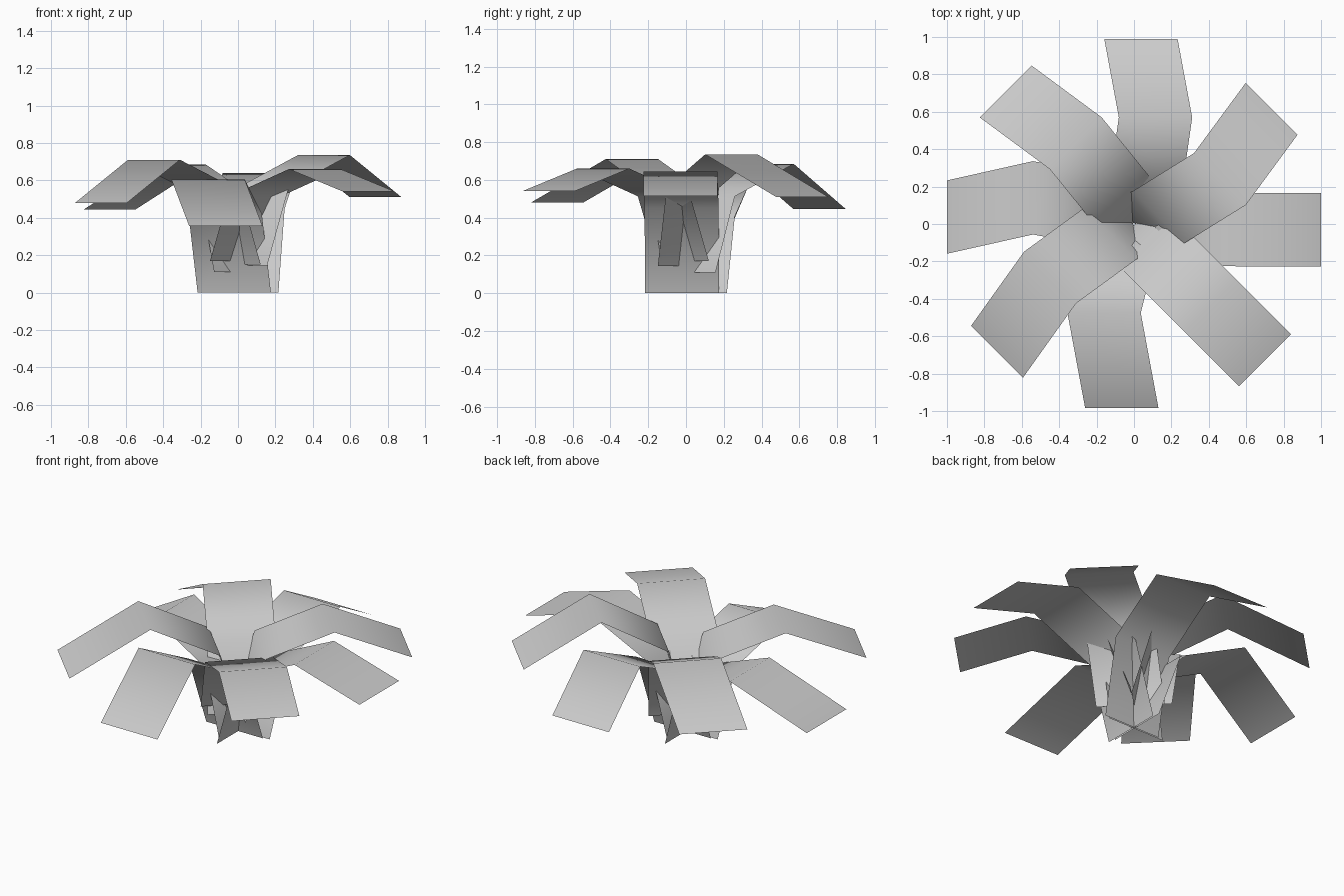
import bpy
import math
from mathutils import Vector

cube = bpy.data.objects.get("Cube")
if cube:
    bpy.data.objects.remove(cube, do_unlink=True)

# Single pale grey for every leaf
grey = bpy.data.materials.new("pale_grey")
grey.use_nodes = True
grey.diffuse_color = (0.6, 0.6, 0.6, 1)
grey.node_tree.nodes["Principled BSDF"].inputs["Base Color"].default_value = (0.6, 0.6, 0.6, 1)

HALF_WIDTH = 0.196
ROOT_SIDE = -0.02


def leaf(name, angle, root_z, bend, tip):
    """Folded strip; bend and tip are (distance outward, sideways shift, height)."""
    out = Vector((math.cos(angle), math.sin(angle), 0))
    side = Vector((-out.y, out.x, 0))
    # The stalk end rises steeply to a knee, then more gently to the bend
    knee = (bend[0] * 0.24,
            ROOT_SIDE + 0.35 * (bend[1] - ROOT_SIDE),
            root_z + 0.7 * (bend[2] - root_z))
    rows = [(0.005, ROOT_SIDE, root_z), knee, bend, tip]
    verts = []
    for r, shift, z in rows:
        for s in (-HALF_WIDTH, HALF_WIDTH):
            verts.append(out * r + side * (shift + s) + Vector((0, 0, z)))
    faces = [(i, i + 2, i + 3, i + 1) for i in range(0, 2 * len(rows) - 2, 2)]
    mesh = bpy.data.meshes.new(name)
    mesh.from_pydata(verts, [], faces)
    mesh.materials.append(grey)
    mesh.shade_smooth()
    bpy.context.collection.objects.link(bpy.data.objects.new(name, mesh))


# Leaves in order around the plant, starting at the left side
leaves = [
    ("left_leaf", 0.0, (0.55, -0.03, 0.645), (1.0, -0.03, 0.515)),
    ("back_left_leaf", 0.145, (0.495, -0.155, 0.735), (0.955, -0.085, 0.51)),
    ("back_leaf", 0.0, (0.57, -0.115, 0.64), (0.99, -0.037, 0.41)),
    ("back_right_leaf", 0.11, (0.525, -0.085, 0.685), (0.985, -0.016, 0.445)),
    ("right_leaf", 0.0, (0.54, -0.14, 0.58), (1.0, -0.037, 0.34)),
    ("front_right_leaf", 0.15, (0.52, -0.115, 0.71), (1.0, -0.035, 0.48)),
    ("front_leaf", 0.0, (0.475, -0.16, 0.605), (0.985, -0.065, 0.355)),
    ("front_left_leaf", 0.17, (0.6, -0.02, 0.66), (1.01, -0.02, 0.54)),
]
for i, (name, root_z, bend, tip) in enumerate(leaves):
    leaf(name, i * math.pi / 4, root_z, bend, tip)
